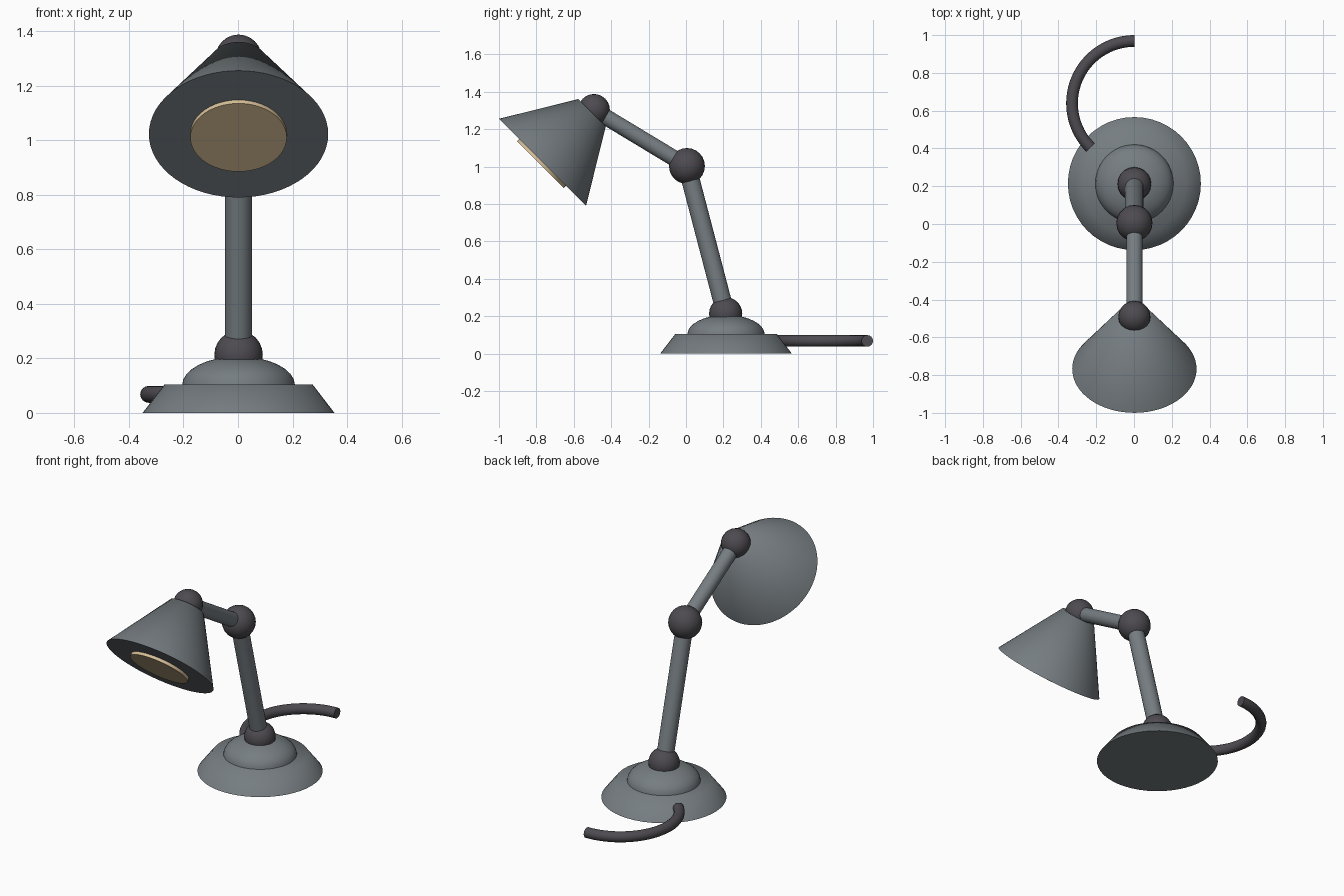
import bpy
import bmesh
import math
from mathutils import Vector, Matrix

cube = bpy.data.objects.get("Cube")
if cube:
    bpy.data.objects.remove(cube, do_unlink=True)


def material(name, rgb):
    mat = bpy.data.materials.new(name)
    mat.use_nodes = True
    colour = (*rgb, 1.0)
    mat.diffuse_color = colour
    mat.node_tree.nodes["Principled BSDF"].inputs["Base Color"].default_value = colour
    return mat


METAL = material("slate grey metal", (0.18, 0.205, 0.22))
DARK = material("dark charcoal", (0.075, 0.07, 0.08))
GLOW = material("warm cream", (0.68, 0.52, 0.31))


def finish(name, bm, mat):
    """Turn a bmesh into a smooth-shaded object with one material."""
    bmesh.ops.recalc_face_normals(bm, faces=bm.faces)
    mesh = bpy.data.meshes.new(name)
    bm.to_mesh(mesh)
    bm.free()
    obj = bpy.data.objects.new(name, mesh)
    bpy.context.collection.objects.link(obj)
    mesh.materials.append(mat)
    bpy.ops.object.select_all(action="DESELECT")
    obj.select_set(True)
    bpy.context.view_layer.objects.active = obj
    bpy.ops.object.shade_smooth_by_angle(angle=math.radians(60))
    return obj


def frustum(name, start, end, r_start, r_end, mat, sides=48):
    """Capped cone or cylinder between two points."""
    axis = end - start
    place = Matrix.Translation((start + end) / 2) @ axis.to_track_quat("Z", "Y").to_matrix().to_4x4()
    bm = bmesh.new()
    bmesh.ops.create_cone(bm, cap_ends=True, segments=sides, radius1=r_start,
                          radius2=r_end, depth=axis.length, matrix=place)
    return finish(name, bm, mat)


def ball(name, centre, radius, mat):
    bm = bmesh.new()
    bmesh.ops.create_uvsphere(bm, u_segments=20, v_segments=12, radius=radius,
                              matrix=Matrix.Translation(centre))
    return finish(name, bm, mat)


# Key points of the lamp, all in its middle plane
X = 0.002
foot = Vector((X, 0.214, 0))
base_joint = Vector((X, 0.212, 0.213))
elbow = Vector((X, 0.005, 1.003))
head = Vector((X, -0.492, 1.303))
rim = Vector((X, -0.767, 1.023))
shade_axis = Vector((0, 1, 1)).normalized()
up = Vector((0, 0, 1))

# Base: sloped foot with a low dome
frustum("base_foot", foot, foot + up * 0.104, 0.352, 0.272, METAL)
bm = bmesh.new()
bmesh.ops.create_uvsphere(bm, u_segments=48, v_segments=16, radius=1)
bmesh.ops.bisect_plane(bm, geom=bm.verts[:] + bm.edges[:] + bm.faces[:],
                       plane_co=(0, 0, 0), plane_no=(0, 0, 1), clear_inner=True)
bmesh.ops.transform(bm, verts=bm.verts, matrix=Matrix.Translation(foot + up * 0.102)
                    @ Matrix.Diagonal((0.207, 0.207, 0.105, 1)))
finish("base_dome", bm, METAL)

# Arms
frustum("lower_arm", base_joint, elbow, 0.049, 0.049, METAL, 32)
frustum("upper_arm", elbow, head, 0.043, 0.043, METAL, 32)

# Ball joints
ball("base_joint", base_joint, 0.089, DARK)
ball("elbow_joint", elbow, 0.096, DARK)
ball("head_joint", head, 0.085, DARK)

# Shade and the light disc standing slightly proud of its mouth
frustum("shade", rim, rim + shade_axis * 0.375, 0.329, 0.103, METAL, 64)
frustum("light_disc", rim + shade_axis * 0.03, rim - shade_axis * 0.018, 0.177, 0.177, GLOW)

# Power cord: round tube swept along an arc behind the base
bm = bmesh.new()
steps, sides, sweep, tube = 32, 16, 0.33, 0.031
rings = []
for i in range(steps + 1):
    a = math.radians(90 + 135 * i / steps)
    out = Vector((math.cos(a), math.sin(a), 0))
    centre = Vector((X, 0.639, 0.068)) + out * sweep
    turns = [math.tau * k / sides for k in range(sides)]
    rings.append([bm.verts.new(centre + (out * math.cos(t) + up * math.sin(t)) * tube) for t in turns])
for r, s in zip(rings, rings[1:]):
    for k in range(sides):
        n = (k + 1) % sides
        bm.faces.new((r[k], r[n], s[n], s[k]))
bm.faces.new(rings[0])
bm.faces.new(rings[-1])
finish("power_cord", bm, DARK)
